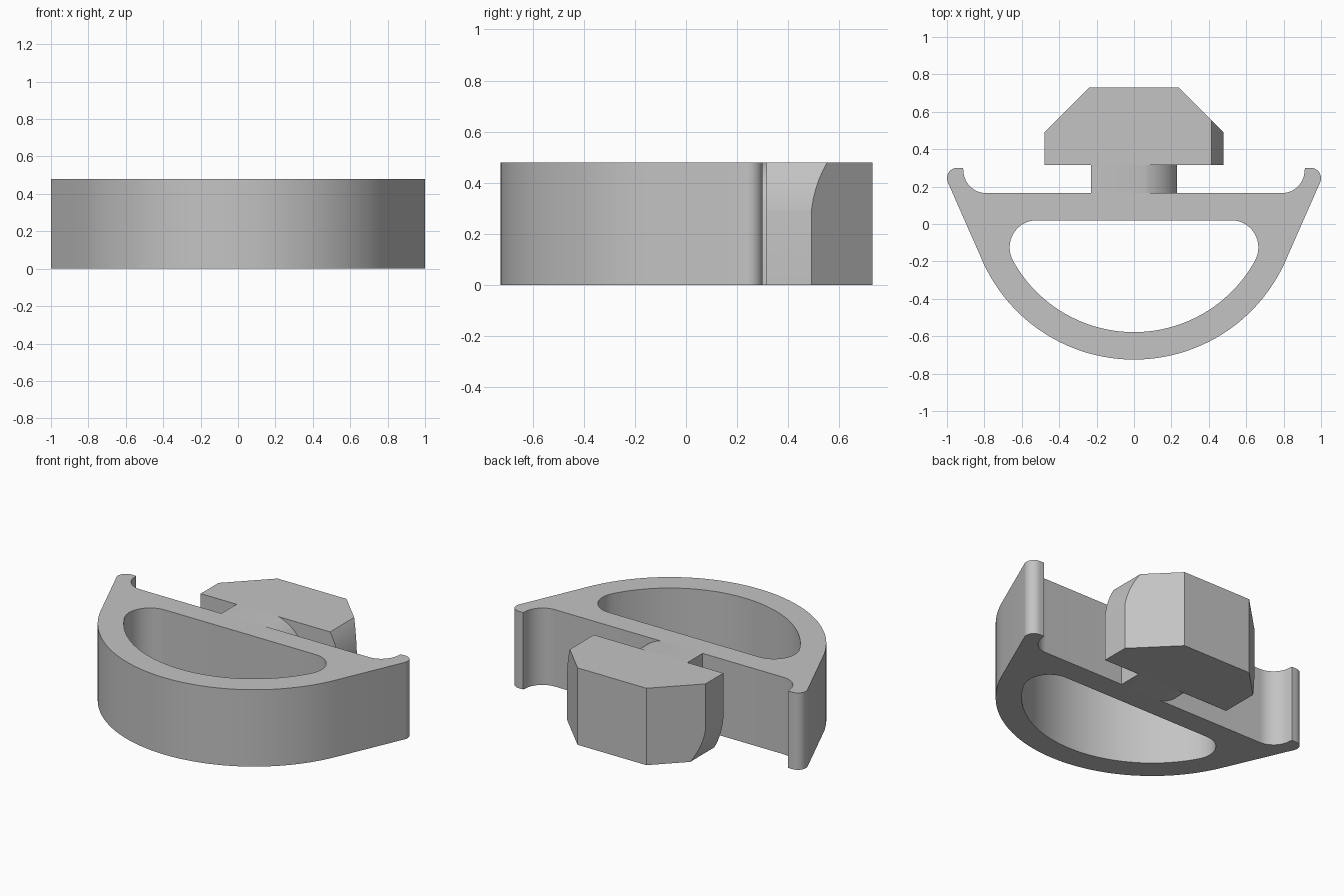
import bpy, bmesh, math
from mathutils import Vector

cube = bpy.data.objects.get("Cube")
if cube:
    bpy.data.objects.remove(cube, do_unlink=True)

HEIGHT = 0.48
MID = HEIGHT / 2

grey = bpy.data.materials.new("plain grey")
grey.use_nodes = True
grey.diffuse_color = (0.55, 0.55, 0.55, 1)
grey.node_tree.nodes["Principled BSDF"].inputs["Base Color"].default_value = grey.diffuse_color


def arc(cx, cy, r, start, end, n):
    """Points on a circle between two angles in degrees."""
    angles = [math.radians(start + (end - start) * i / n) for i in range(n + 1)]
    return [(cx + r * math.cos(a), cy + r * math.sin(a)) for a in angles]


def mirrored(half):
    """Close a right-hand half outline with its mirror image."""
    return half + [(-x, y) for x, y in reversed(half) if abs(x) > 1e-5]


def finish(bm, name):
    bmesh.ops.recalc_face_normals(bm, faces=bm.faces)
    mesh = bpy.data.meshes.new(name)
    bm.to_mesh(mesh)
    bm.free()
    mesh.materials.append(grey)
    obj = bpy.data.objects.new(name, mesh)
    bpy.context.collection.objects.link(obj)
    bpy.ops.object.select_all(action="DESELECT")
    obj.select_set(True)
    bpy.context.view_layer.objects.active = obj
    bpy.ops.object.shade_smooth_by_angle(angle=math.radians(25))
    return obj


def extrude(bm, loops, to3d, offset):
    """Fill the loops (later ones are holes) and extrude them."""
    for loop in loops:
        verts = [bm.verts.new(to3d(p)) for p in loop]
        for a, b in zip(verts, verts[1:] + verts[:1]):
            bm.edges.new((a, b))
    if len(loops) == 1:
        bm.faces.new(verts)
    else:
        bmesh.ops.triangle_fill(bm, edges=bm.edges[:], use_beauty=True)
    out = bmesh.ops.extrude_face_region(bm, geom=bm.faces[:], use_keep_orig=True)
    moved = [g for g in out["geom"] if isinstance(g, bmesh.types.BMVert)]
    bmesh.ops.translate(bm, verts=moved, vec=offset)


def twist_profile(half_width, radius):
    """Rectangle with two opposite corners rounded about its centre."""
    low = math.degrees(math.acos(half_width / radius))
    high = math.degrees(math.asin(MID / radius))
    quarter = arc(0, 0, radius, low, high, 16)
    half = [(half_width, -MID)] + quarter
    return half + [(-x, -z) for x, z in half]


def slot_part(bm, profile, y0, y1):
    extrude(bm, [profile], lambda p: (p[0], y0, p[1] + MID), (0, y1 - y0, 0))


# Bow-shaped grip: crossbar, hooked tips, curved front and D-shaped opening
outer = mirrored(
    [(0.0, 0.165)]
    + arc(0.79, 0.287, 0.122, -90, 0, 12)
    + arc(0.945, 0.245, 0.055, 124, 90, 4)[-1:]
    + arc(0.945, 0.245, 0.055, 80, -22.6, 10)
    + arc(0, 0.161, 0.886, -22.6, -90, 32))
# Square off the inner side of each hook
for s in (1, -1):
    i = outer.index((s * 0.912, 0.287))
    outer.insert(i + (1 if s > 0 else 0), (s * 0.915, 0.30))
opening = mirrored(
    arc(0.52, -0.125, 0.145, 90, -28.8, 16)
    + arc(0, 0.161, 0.739, -28.8, -90, 30)[1:])
bm = bmesh.new()
extrude(bm, [outer, opening], lambda p: (p[0], p[1], 0), (0, 0, HEIGHT))
finish(bm, "grip_body")

# Neck between the grip and the head
bm = bmesh.new()
slot_part(bm, twist_profile(0.23, 0.247), 0.165, 0.315)
finish(bm, "neck")

# Twist-lock head with angled back corners
bm = bmesh.new()
slot_part(bm, twist_profile(0.478, 0.48), 0.315, 0.73)
for s in (1, -1):
    cut = bmesh.ops.bisect_plane(
        bm, geom=bm.verts[:] + bm.edges[:] + bm.faces[:], dist=1e-5,
        plane_co=Vector((s * 0.238, 0.73, 0)), plane_no=Vector((s, 1, 0)),
        clear_outer=True)
    rim = [g for g in cut["geom_cut"] if isinstance(g, bmesh.types.BMEdge)]
    bmesh.ops.holes_fill(bm, edges=rim, sides=0)
finish(bm, "lock_head")
